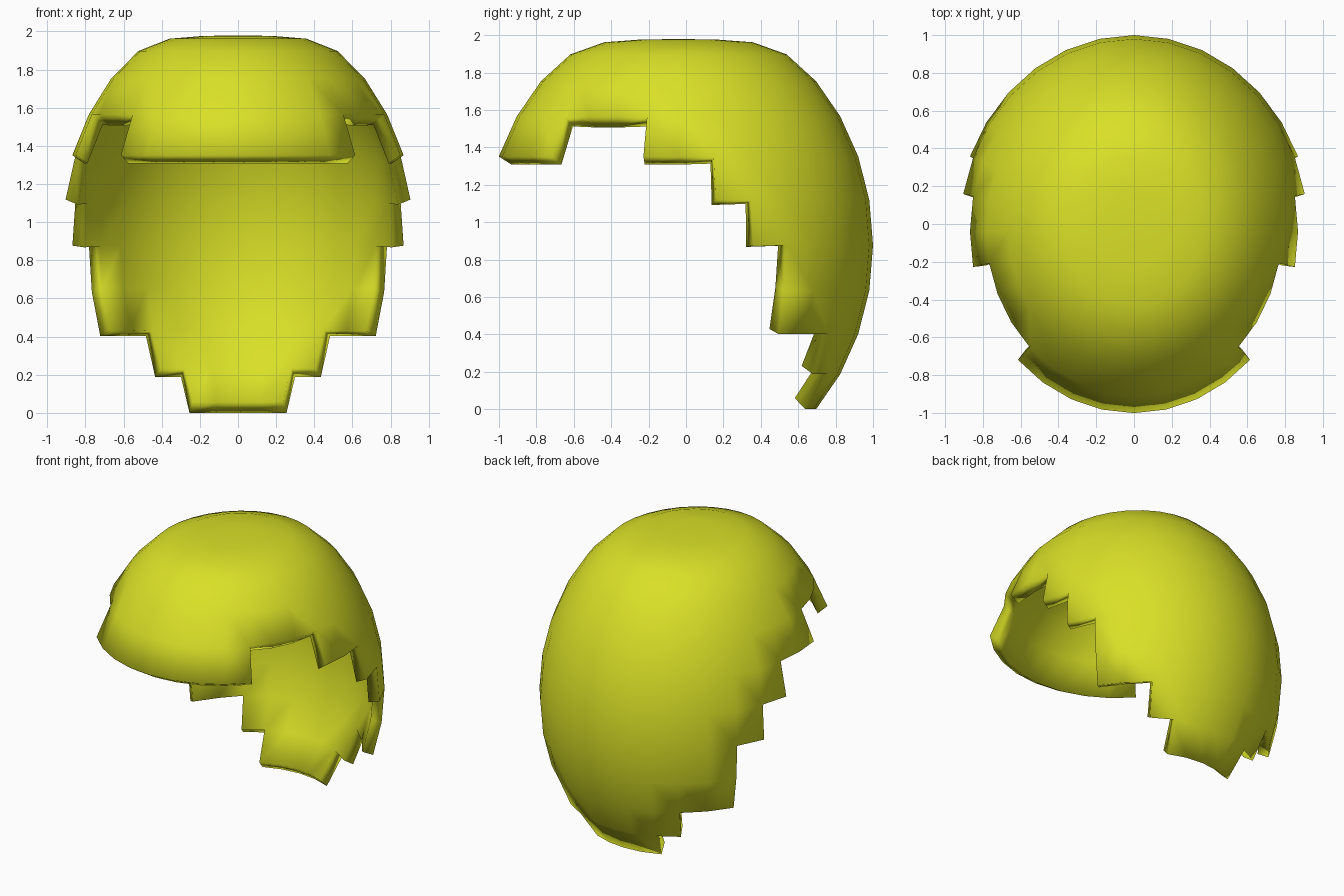
import bpy, bmesh
from math import asin, atan2, degrees

if "Cube" in bpy.data.objects:
    bpy.data.objects.remove(bpy.data.objects["Cube"])

STEP = 11.25                       # 32 segments, 16 rings
# lowest ring kept in each column, going from the front centre to the back centre
LOWEST = [2] * 4 + [3] * 3 + [2] * 2 + [1, 0] + [-2] * 2 + [-3] + [-4] * 2
# slightly flattened crown: ring number -> unit height
CROWN = {5: 0.823, 6: 0.875, 7: 0.887, 8: 0.889}

bm = bmesh.new()
bmesh.ops.create_uvsphere(bm, u_segments=32, v_segments=16, radius=1)

# cut the stepped opening out of the sphere
cut = []
for f in bm.faces:
    c = f.calc_center_median()
    column = min(15, int(degrees(atan2(abs(c.x), -c.y)) / STEP))
    elevation = degrees(asin(c.normalized().z)) / STEP
    if elevation < LOWEST[column]:
        cut.append(f)
bmesh.ops.delete(bm, geom=cut, context='FACES')

# flatten the crown
for v in bm.verts:
    ring = round(degrees(asin(max(-1, min(1, v.co.z)))) / STEP)
    v.co.z = CROWN.get(ring, v.co.z)
for f in bm.faces:
    f.smooth = True

mesh = bpy.data.meshes.new("hair_shell")
bm.to_mesh(mesh)
bm.free()
shell = bpy.data.objects.new("hair_shell", mesh)
bpy.context.collection.objects.link(shell)

# stretch into an egg shape and give it wall thickness
shell.scale = (0.94, 1.04, 1.24)
shell.location = (0, -0.04, 0.877)
wall = shell.modifiers.new("wall", 'SOLIDIFY')
wall.thickness = 0.075
wall.offset = -1

# yellow material
mat = bpy.data.materials.new("yellow")
mat.diffuse_color = (0.7, 0.75, 0.02, 1)
mat.use_nodes = True
mat.node_tree.nodes["Principled BSDF"].inputs["Base Color"].default_value = mat.diffuse_color
mesh.materials.append(mat)
